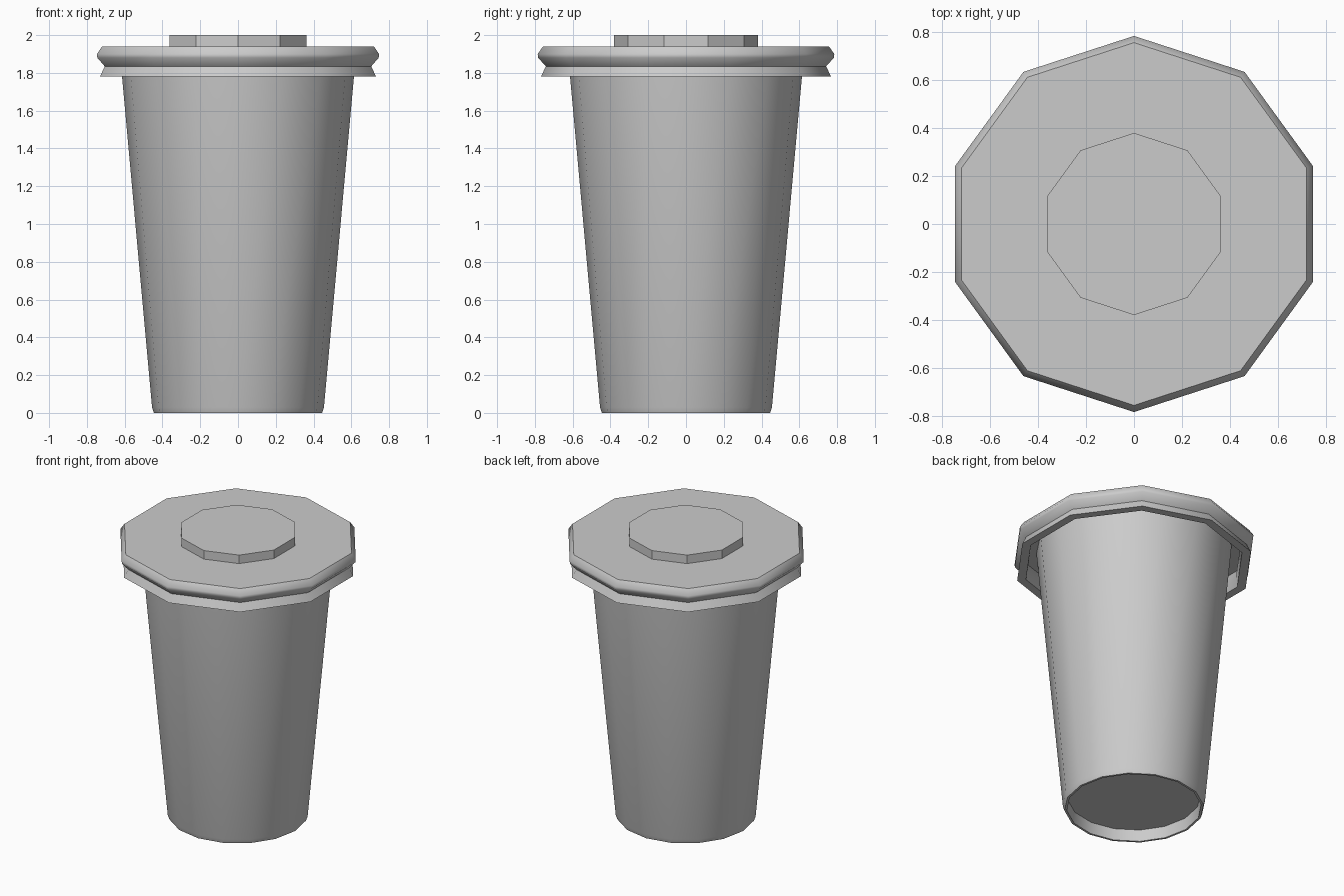
import bpy, bmesh
from math import sin, cos, pi, radians

if "Cube" in bpy.data.objects:
    bpy.data.objects.remove(bpy.data.objects["Cube"])


def lathe(name, profile, sides, start=0.0, smooth=40):
    """Turn an (r, z) profile about z; r = 0 makes a pole-free flat cap."""
    bm = bmesh.new()
    rings = []
    for r, z in profile:
        rings.append([bm.verts.new((r * cos(start + 2 * pi * i / sides),
                                    r * sin(start + 2 * pi * i / sides), z))
                      for i in range(sides)])
    for a, b in zip(rings, rings[1:]):
        for i in range(sides):
            j = (i + 1) % sides
            bm.faces.new((a[i], a[j], b[j], b[i]))
    # close both ends of the profile with flat caps
    bm.faces.new(rings[0])
    bm.faces.new(rings[-1])
    bmesh.ops.recalc_face_normals(bm, faces=bm.faces)
    mesh = bpy.data.meshes.new(name)
    bm.to_mesh(mesh)
    bm.free()
    obj = bpy.data.objects.new(name, mesh)
    bpy.context.collection.objects.link(obj)
    bpy.ops.object.select_all(action='DESELECT')
    obj.select_set(True)
    bpy.context.view_layer.objects.active = obj
    bpy.ops.object.shade_smooth_by_angle(angle=radians(smooth))
    return obj


# Tapered cup with a recessed base and a thin foot ring
lathe("cup", [(0.425, 0.08), (0.43, 0.0), (0.445, 0.0), (0.455, 0.03),
              (0.614, 1.78), (0.625, 1.90)], 16)

# Ten-sided lid: hollow skirt with a groove around the outside
lathe("lid", [(0.71, 1.90), (0.70, 1.84), (0.71, 1.78), (0.768, 1.78),
              (0.742, 1.835), (0.783, 1.88), (0.785, 1.90), (0.757, 1.94)],
      10, pi / 2, 45)

# Raised button on the lid
lathe("lid_button", [(0.38, 1.935), (0.38, 2.0)], 10, pi / 2, 30)
